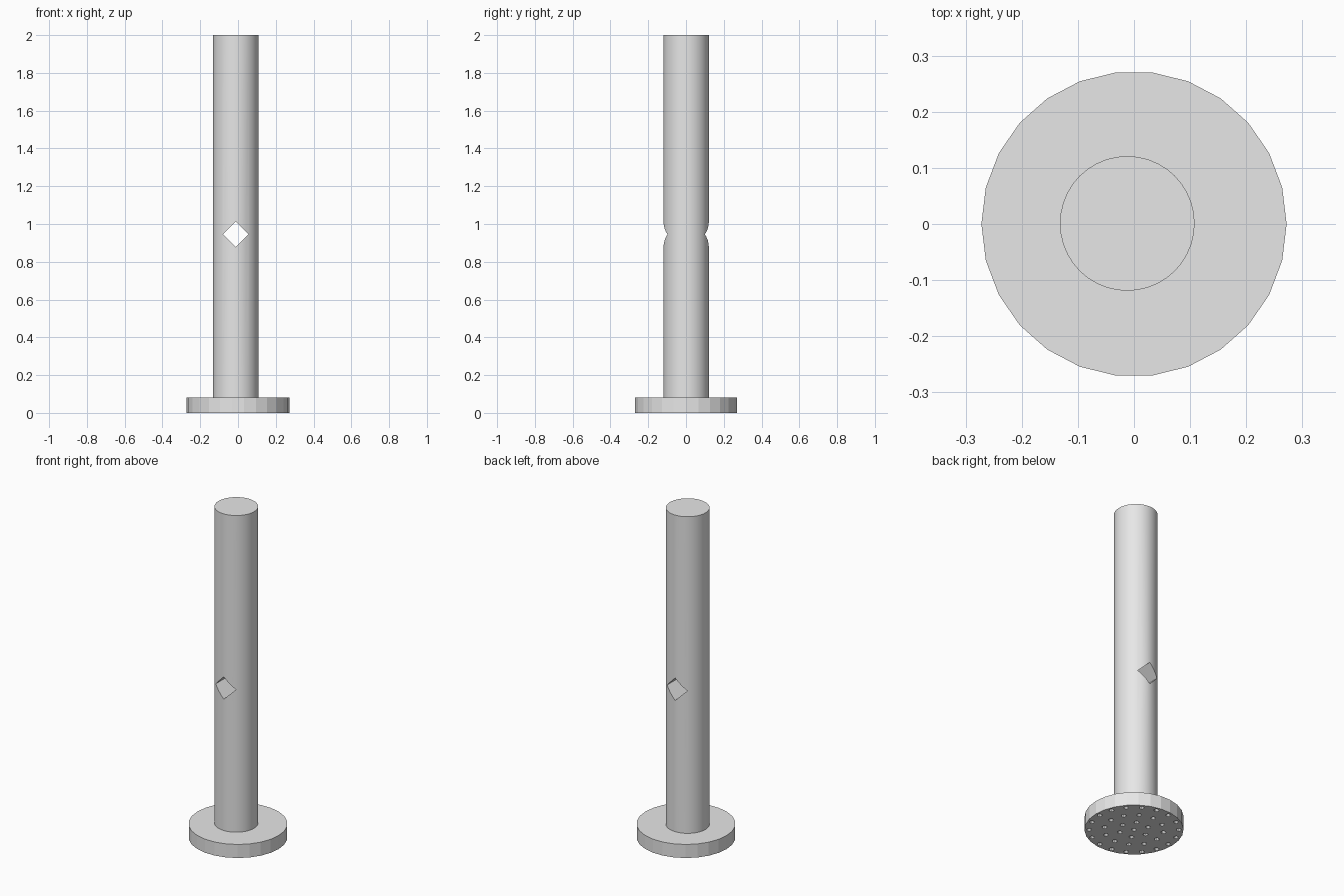
import bpy
from math import pi, sin, cos

cube = bpy.data.objects.get("Cube")
if cube:
    bpy.data.objects.remove(cube, do_unlink=True)

grey = bpy.data.materials.new("plain_grey")
grey.use_nodes = True
colour = (0.8, 0.8, 0.8, 1)
grey.diffuse_color = colour
grey.node_tree.nodes["Principled BSDF"].inputs["Base Color"].default_value = colour


def cylinder(name, sides, radius, bottom, top, x=0, y=0):
    bpy.ops.mesh.primitive_cylinder_add(
        vertices=sides, radius=radius, depth=top - bottom,
        location=(x, y, (bottom + top) / 2))
    obj = bpy.context.object
    obj.name = name
    obj.data.materials.append(grey)
    return obj


def cut(target, cutter):
    """Subtract the cutter, then remove it."""
    mod = target.modifiers.new("cut", 'BOOLEAN')
    mod.operation = 'DIFFERENCE'
    mod.solver = 'EXACT'
    mod.object = cutter
    cutter.hide_render = True
    bpy.ops.object.select_all(action='DESELECT')
    bpy.context.view_layer.objects.active = target
    target.select_set(True)
    bpy.ops.object.modifier_apply(modifier=mod.name)
    bpy.data.objects.remove(cutter, do_unlink=True)


# Round base plate, flat sided, with a vertex on the x axis
SIDES = 26
base = cylinder("base_plate", SIDES, 0.272, 0, 0.082)
base.rotation_euler.z = pi / 2

# Blind holes in the underside, in rings around a central one
holes = []
for ring in range(4):
    count = max(1, 6 * ring)
    for i in range(count):
        a = 2 * pi * i / count
        r = 0.082 * ring
        holes.append(cylinder("hole", 10, 0.014, -0.02, 0.04,
                              r * cos(a), r * sin(a)))
bpy.ops.object.select_all(action='DESELECT')
for hole in holes:
    hole.select_set(True)
bpy.context.view_layer.objects.active = holes[0]
bpy.ops.object.join()
cut(base, holes[0])

# Tall post, slightly off centre
PX = -0.012
post = cylinder("post", 40, 0.12, 0.08, 2, PX, 0.001)

# Square hole turned on its corner, running front to back
bpy.ops.mesh.primitive_cube_add(size=1, location=(PX, 0, 0.945),
                                rotation=(0, pi / 4, 0))
drill = bpy.context.object
drill.scale = (0.096, 0.6, 0.096)
cut(post, drill)
bpy.ops.object.shade_smooth_by_angle(angle=pi / 6)
